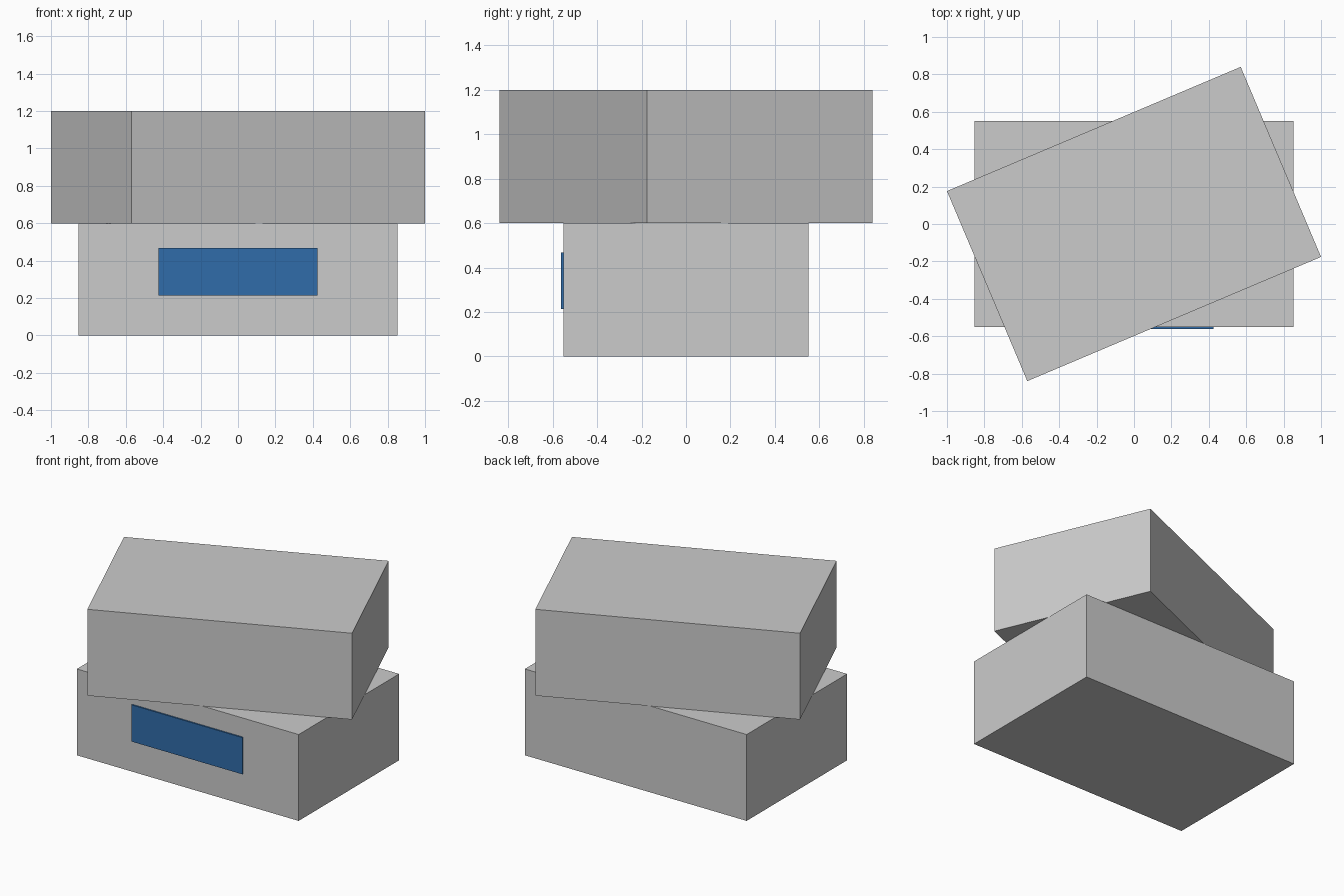
import bpy

if "Cube" in bpy.data.objects:
    bpy.data.objects.remove(bpy.data.objects["Cube"])

W, D, H = 1.705, 1.103, 0.60   # size shared by both crates
TWIST = 0.4                    # turn of the upper crate, radians


def box(name, size, centre, turn=0.0):
    bpy.ops.mesh.primitive_cube_add(size=1, location=centre, rotation=(0, 0, turn))
    obj = bpy.context.object
    obj.name = name
    obj.scale = size
    bpy.ops.object.transform_apply(location=False, rotation=False, scale=True)
    return obj


# Two stacked crates, the upper one twisted
box("lower_crate", (W, D, H), (0, 0, H / 2))
box("upper_crate", (W, D, H), (0, 0, H * 1.5), TWIST)

# Thin blue label standing slightly proud of the lower crate's front
label = box("front_label", (W / 2, 0.02, 0.255), (0, -D / 2, 0.341))
blue = bpy.data.materials.new("blue")
blue.diffuse_color = (0.03, 0.15, 0.40, 1)
blue.use_nodes = True
blue.node_tree.nodes["Principled BSDF"].inputs["Base Color"].default_value = blue.diffuse_color
label.data.materials.append(blue)
